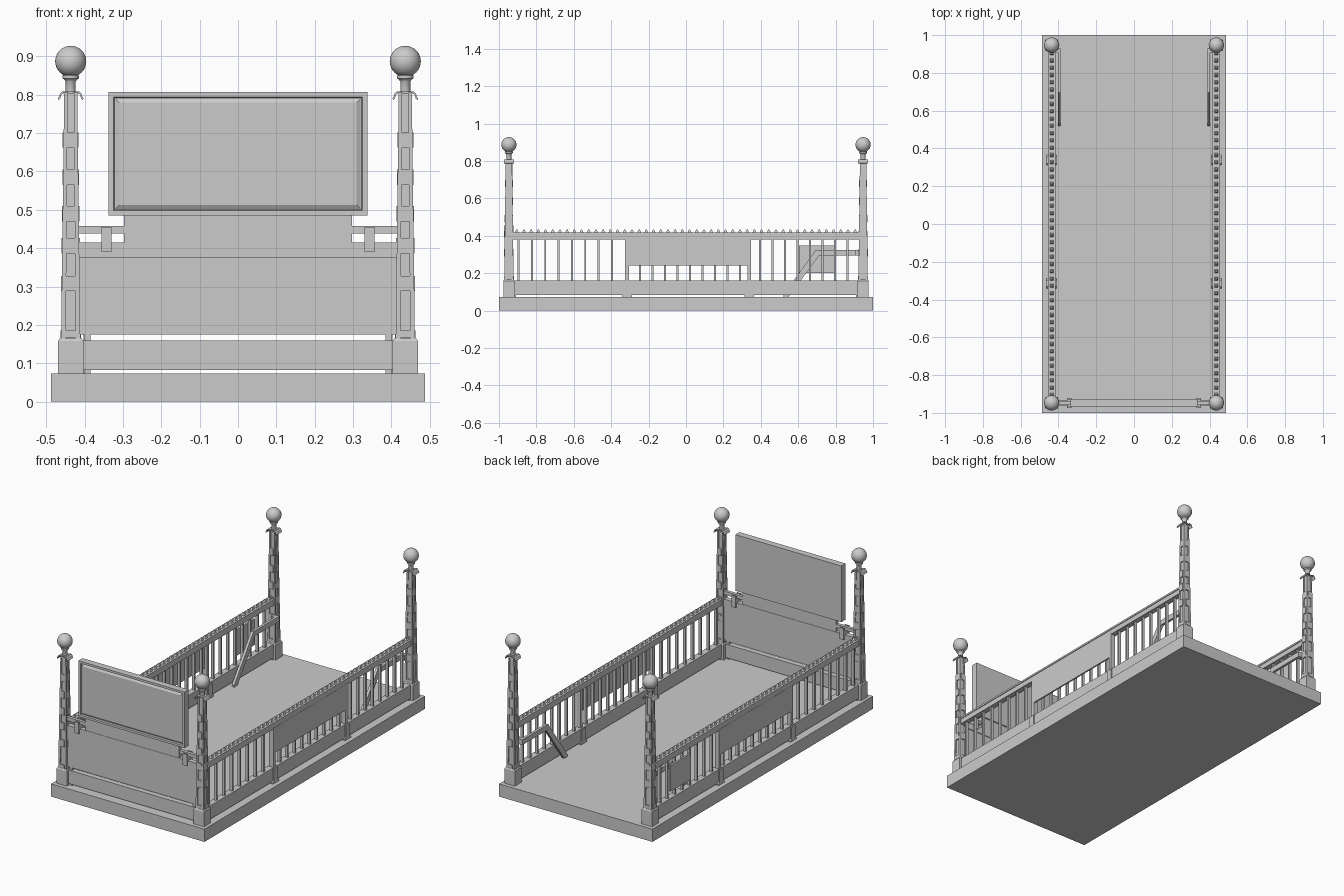
import bpy, bmesh, math
from mathutils import Matrix, Vector

if "Cube" in bpy.data.objects:
    bpy.data.objects.remove(bpy.data.objects["Cube"])

PX, PY = 0.436, 0.947


def finish(name, bm, smooth=False):
    bmesh.ops.recalc_face_normals(bm, faces=bm.faces)
    me = bpy.data.meshes.new(name)
    bm.to_mesh(me)
    bm.free()
    ob = bpy.data.objects.new(name, me)
    bpy.context.collection.objects.link(ob)
    if smooth:
        bpy.ops.object.select_all(action='DESELECT')
        ob.select_set(True)
        bpy.context.view_layer.objects.active = ob
        bpy.ops.object.shade_smooth_by_angle(angle=math.radians(40))
    return ob


def box(bm, x0, x1, y0, y1, z0, z1):
    m = Matrix.Translation(((x0 + x1) / 2, (y0 + y1) / 2, (z0 + z1) / 2))
    bmesh.ops.create_cube(bm, size=1, matrix=m @ Matrix.Diagonal((abs(x1 - x0), y1 - y0, z1 - z0, 1)))


def taper(bm, low, high):
    """Four-sided solid between two rectangles (x0, x1, y0, y1, z)."""
    rings = []
    for x0, x1, y0, y1, z in (low, high):
        rings.append([bm.verts.new(c) for c in ((x0, y0, z), (x1, y0, z), (x1, y1, z), (x0, y1, z))])
    a, b = rings
    bm.faces.new(a)
    bm.faces.new(b)
    for i in range(4):
        bm.faces.new((a[i], a[(i + 1) % 4], b[(i + 1) % 4], b[i]))


def extrude_profile(bm, pts, vec):
    """Polygon of 3D points pushed along vec."""
    f = bm.faces.new([bm.verts.new(p) for p in pts])
    r = bmesh.ops.extrude_face_region(bm, geom=[f])
    bmesh.ops.translate(bm, vec=vec, verts=[v for v in r['geom'] if isinstance(v, bmesh.types.BMVert)])
    if f.is_valid is False:
        return
    if not any(len(e.link_faces) > 1 for e in f.edges):
        bm.faces.remove(f)


def lathe(bm, profile, cx, cy, n=24):
    vs = [bm.verts.new((cx + r, cy, z)) for r, z in profile]
    es = [bm.edges.new(p) for p in zip(vs, vs[1:])]
    bmesh.ops.spin(bm, geom=vs + es, cent=(cx, cy, 0), axis=(0, 0, 1),
                   angle=2 * math.pi, steps=n, use_merge=True)
    bmesh.ops.remove_doubles(bm, verts=bm.verts, dist=1e-5)


# floor slab
bm = bmesh.new()
box(bm, -0.487, 0.487, -1, 1, 0, 0.073)
finish("floor_slab", bm)


def half(z):
    return 0.025 + (0.017 - 0.025) * (z - 0.163) / (0.805 - 0.163)


def post(cx, cy):
    # plinth and recessed shaft
    bm = bmesh.new()
    box(bm, cx - 0.033, cx + 0.033, cy - 0.03, cy + 0.03, 0.073, 0.158)
    taper(bm, (cx - .033, cx + .033, cy - .03, cy + .03, .158), (cx - .028, cx + .028, cy - .026, cy + .026, .165))
    z0, z1 = 0.163, 0.805

    def core(z, d):
        h = half(z) - d
        return (cx - h, cx + h, cy - h, cy + h, z)
    taper(bm, core(z0, .005), core(z1, .004))

    # corner strips
    def corner(z, sx, sy, w):
        h = half(z)
        xs = sorted((cx + sx * h, cx + sx * (h - w)))
        ys = sorted((cy + sy * h, cy + sy * (h - w)))
        return (*xs, *ys, z)
    for sx in (-1, 1):
        for sy in (-1, 1):
            taper(bm, corner(z0, sx, sy, .012), corner(z1, sx, sy, .009))
    # raised blocks up each face
    for z in (0.166, 0.288, 0.386, 0.47, 0.565, 0.662):
        t = z + (0.02 if z < 0.2 else 0.04)
        h = half(z) + 0.002
        w = half(z) * 0.55
        box(bm, cx - w, cx + w, cy - h, cy + h, z, t)
        box(bm, cx - h, cx + h, cy - w, cy + w, z, t)
    finish("corner_post", bm)
    # drooping eaves of the post cap
    bm = bmesh.new()
    out = [(.010, .808), (.023, .808), (.028, .803), (.030, .795), (.034, .790)]
    inn = [(x - .003, z - .004) for x, z in reversed(out)]
    for s in (-1, 1):
        extrude_profile(bm, [(cx + s * x, cy - .027, z) for x, z in out + inn], (0, .054, 0))
    box(bm, cx - .02, cx + .02, cy - .02, cy + .02, .803, .809)
    finish("post_cap", bm)
    # neck and ball finial
    bm = bmesh.new()
    lathe(bm, [(0, .805), (.013, .805), (.013, .834), (.017, .840), (.021, .842),
               (.021, .850), (.015, .853), (0, .853)], cx, cy)
    bmesh.ops.create_uvsphere(bm, u_segments=32, v_segments=16, radius=.0405,
                              matrix=Matrix.Translation((cx, cy, .887)))
    finish("ball_finial", bm, True)


for sx in (-1, 1):
    for sy in (-1, 1):
        post(sx * PX, sy * PY)

# balusters: three runs along each side
runs = ([-0.895 + i * 0.0713 for i in range(8)] + [-0.246 + i * 0.0669 for i in range(9)]
        + [0.395 + i * 0.0669 for i in range(8)])
for s in (-1, 1):
    def sbox(bm, a, b, *r):
        box(bm, *sorted((s * a, s * b)), *r)
    # bottom and top rails
    bm = bmesh.new()
    sbox(bm, .418, .454, -.93, .93, .083, .160)
    finish("side_bottom_rail", bm)
    bm = bmesh.new()
    sbox(bm, .420, .452, -.93, .93, .380, .412)
    sbox(bm, .416, .456, -.93, .93, .408, .418)
    finish("side_top_rail", bm)
    # row of studs
    bm = bmesh.new()
    for i in range(48):
        bmesh.ops.create_cone(bm, cap_ends=True, segments=4, radius1=.014, radius2=.005, depth=.015,
                              matrix=Matrix.Translation((s * PX, -.905 + i * .0385, .425))
                              @ Matrix.Rotation(math.pi / 4, 4, 'Z'))
    finish("rail_studs", bm)
    bm = bmesh.new()
    for y in runs:
        sbox(bm, .428, .444, y - .005, y + .005, .155, .385)
    finish("balusters", bm)
    # outer centre panel with end stiles
    bm = bmesh.new()
    sbox(bm, .444, .453, -.325, .347, .24, .385)
    for y0, y1 in ((-.325, -.306), (.329, .347)):
        sbox(bm, .426, .453, y0, y1, .155, .385)
    finish("side_panel", bm)
    # splayed feet below the rail
    bm = bmesh.new()
    for y in (-.315, .338):
        sbox(bm, .411, .462, y - .017, y + .017, .083, .155)
        xa = sorted((s * .411, s * .462))
        taper(bm, (*xa, y - .026, y + .026, .073), (*xa, y - .026, y + .026, .080))
        taper(bm, (*xa, y - .026, y + .026, .080), (*xa, y - .017, y + .017, .090))
    for y in (-.92, .92):
        sbox(bm, .42, .452, y - .012, y + .012, .073, .085)
    finish("rail_feet", bm)
    # bent handrail inside the rear
    bm = bmesh.new()
    pts = [(.93, .325), (.695, .325), (.52, .085), (.52, .073), (.549, .073), (.712, .295), (.93, .295)]
    extrude_profile(bm, [(s * .388, y, z) for y, z in pts], (s * .015, 0, 0))
    sbox(bm, .400, .425, .905, .93, .295, .325)
    finish("handrail", bm)

# plate on the outside of the left railing
bm = bmesh.new()
box(bm, -.455, -.444, .605, .79, .20, .348)
finish("left_plate", bm)

# front wall
bm = bmesh.new()
box(bm, -.405, .405, PY * -1 - .015, -PY + .015, .083, .160)
finish("front_bottom_rail", bm)
bm = bmesh.new()
box(bm, -.415, .415, -PY - .010, -PY + .010, .175, .378)
finish("front_panel", bm)
bm = bmesh.new()
box(bm, -.415, .415, -PY - .014, -PY + .014, .376, .415)
finish("front_top_rail", bm)
bm = bmesh.new()
for s in (-1, 1):
    box(bm, s * .392 - .008, s * .392 + .008, -PY - .008, -PY + .008, .073, .18)
finish("front_pegs", bm)

# sign support, cross bars and clamps
bm = bmesh.new()
box(bm, -.297, .297, -PY - .012, -PY + .012, .41, .49)
finish("sign_support", bm)
for s in (-1, 1):
    bm = bmesh.new()
    box(bm, *sorted((s * .29, s * .42)), -PY - .009, -PY + .009, .438, .458)
    for y in (-.022, .022):
        box(bm, s * .343 - .013, s * .343 + .013, -PY + y - .004, -PY + y + .004, .39, .455)
    box(bm, s * .343 - .013, s * .343 + .013, -PY - .02, -PY + .02, .41, .440)
    finish("sign_clamp", bm)

# sign board: frame, recess and raised bevelled field
bm = bmesh.new()
box(bm, -.337, .337, -PY - .019, -PY + .019, .485, .807)
bm.faces.ensure_lookup_table()
bm.normal_update()
f = min(bm.faces, key=lambda q: q.calc_center_median().y)
for thick, depth in ((.018, 0), (.004, -.008), (.003, 0), (.014, .006)):
    bmesh.ops.inset_region(bm, faces=[f], thickness=thick, depth=depth)
finish("sign_board", bm)
